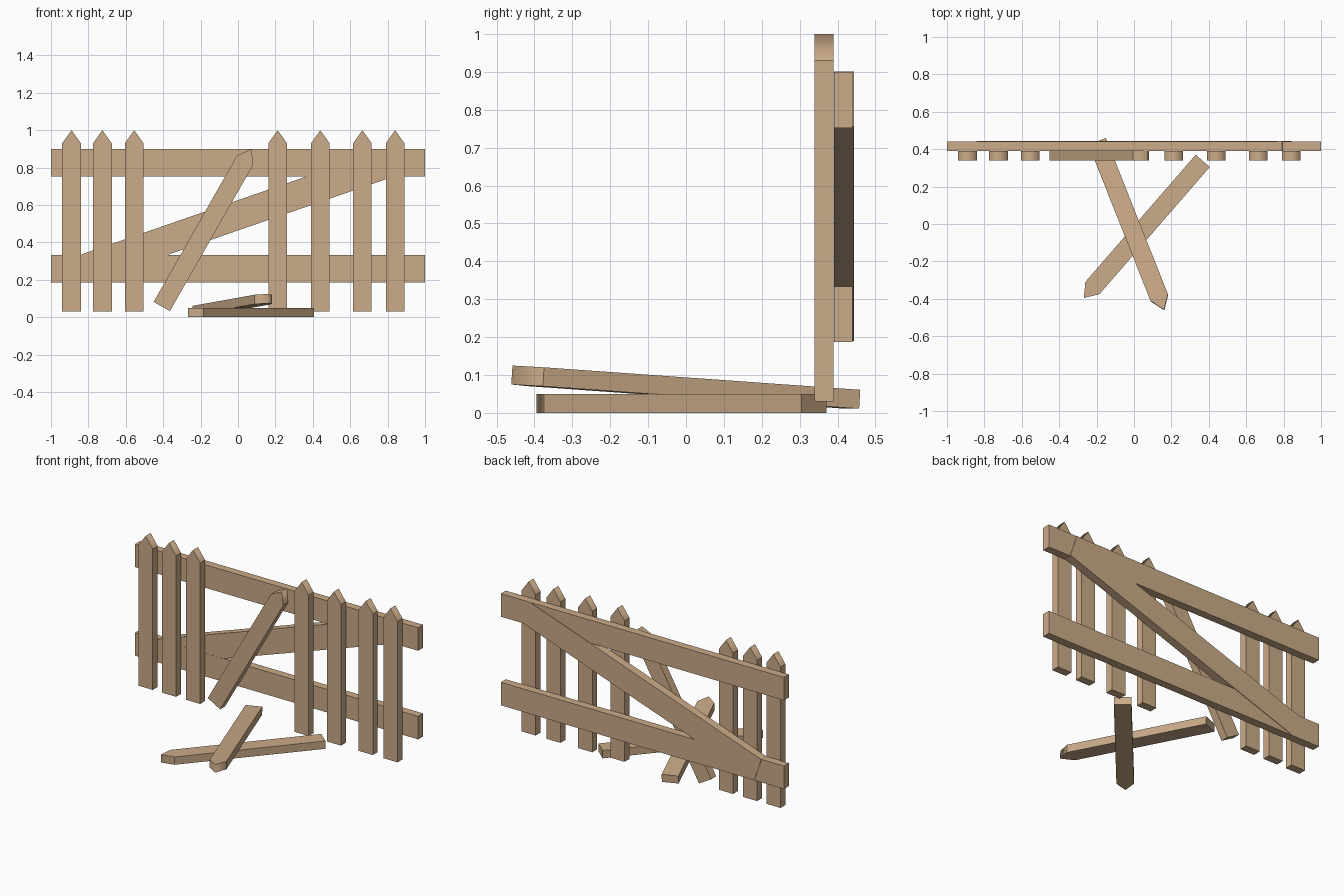
import bpy, bmesh, math
from mathutils import Matrix, Vector

if "Cube" in bpy.data.objects:
    bpy.data.objects.remove(bpy.data.objects["Cube"])

wood = bpy.data.materials.new("tan_wood")
wood.diffuse_color = (0.60, 0.41, 0.25, 1)
wood.use_nodes = True
wood.node_tree.nodes["Principled BSDF"].inputs["Base Color"].default_value = wood.diffuse_color

W, T, SHOULDER, LENGTH = 0.10, 0.05, 0.90, 0.97   # picket dimensions


def extrude_profile(name, pts, thickness, matrix, smooth_faces=()):
    """Solid from an XZ outline, thickness centred on local y = 0."""
    bm = bmesh.new()
    front = [bm.verts.new((x, -thickness / 2, z)) for x, z in pts]
    back = [bm.verts.new((x, thickness / 2, z)) for x, z in pts]
    bm.faces.new(front)
    bm.faces.new(back[::-1])
    n = len(pts)
    for i in range(n):
        j = (i + 1) % n
        f = bm.faces.new((front[j], front[i], back[i], back[j]))
        f.smooth = i in smooth_faces
    bmesh.ops.recalc_face_normals(bm, faces=bm.faces)
    mesh = bpy.data.meshes.new(name)
    bm.to_mesh(mesh)
    bm.free()
    mesh.materials.append(wood)
    obj = bpy.data.objects.new(name, mesh)
    obj.matrix_world = matrix
    bpy.context.collection.objects.link(obj)
    return obj


def picket(name, base, direction, side):
    """Pointed picket from its base centre along direction; side = width axis."""
    z = Vector(direction).normalized()
    x = Vector(side)
    x = (x - z * x.dot(z)).normalized()
    y = z.cross(x)
    m = Matrix((x, y, z)).transposed().to_4x4()
    m.translation = base
    outline = [(-W / 2, 0), (W / 2, 0), (W / 2, SHOULDER), (0, LENGTH), (-W / 2, SHOULDER)]
    return extrude_profile(name, outline, T, m, smooth_faces=(2, 3))


def board(name, length, width, thickness, centre, tilt=0):
    l, w = length / 2, width / 2
    m = Matrix.Translation(centre) @ Matrix.Rotation(-tilt, 4, 'Y')
    return extrude_profile(name, [(-l, -w), (l, -w), (l, w), (-l, w)], thickness, m)


# Rails and diagonal brace
board("lower_rail", 2.0, 0.147, 0.05, (0, 0.415, 0.26))
board("upper_rail", 2.0, 0.147, 0.05, (0, 0.415, 0.826))
board("diagonal_brace", 1.73, 0.153, 0.052, (0, 0.417, 0.545), math.radians(19.1))

# Standing pickets
for i, x in enumerate((-0.89, -0.725, -0.555, 0.212, 0.44, 0.665, 0.84)):
    picket(f"picket_{i + 1}", (x, 0.364, 0.03), (0, 0, 1), (1, 0, 0))

# Loose picket hanging at an angle
picket("leaning_picket", (-0.4075, 0.364, 0.0575), (0.495, 0, 0.869), (0.869, 0, -0.495))

# Fallen pickets: one flat on the ground, one resting across it
picket("fallen_picket_lower", (0.3675, 0.3375, 0.025), (-0.655, -0.755, 0), (0.755, -0.655, 0))
picket("fallen_picket_upper", (-0.196, 0.440, 0.036), (0.369, -0.929, 0.066), (0.929, 0.369, 0))
